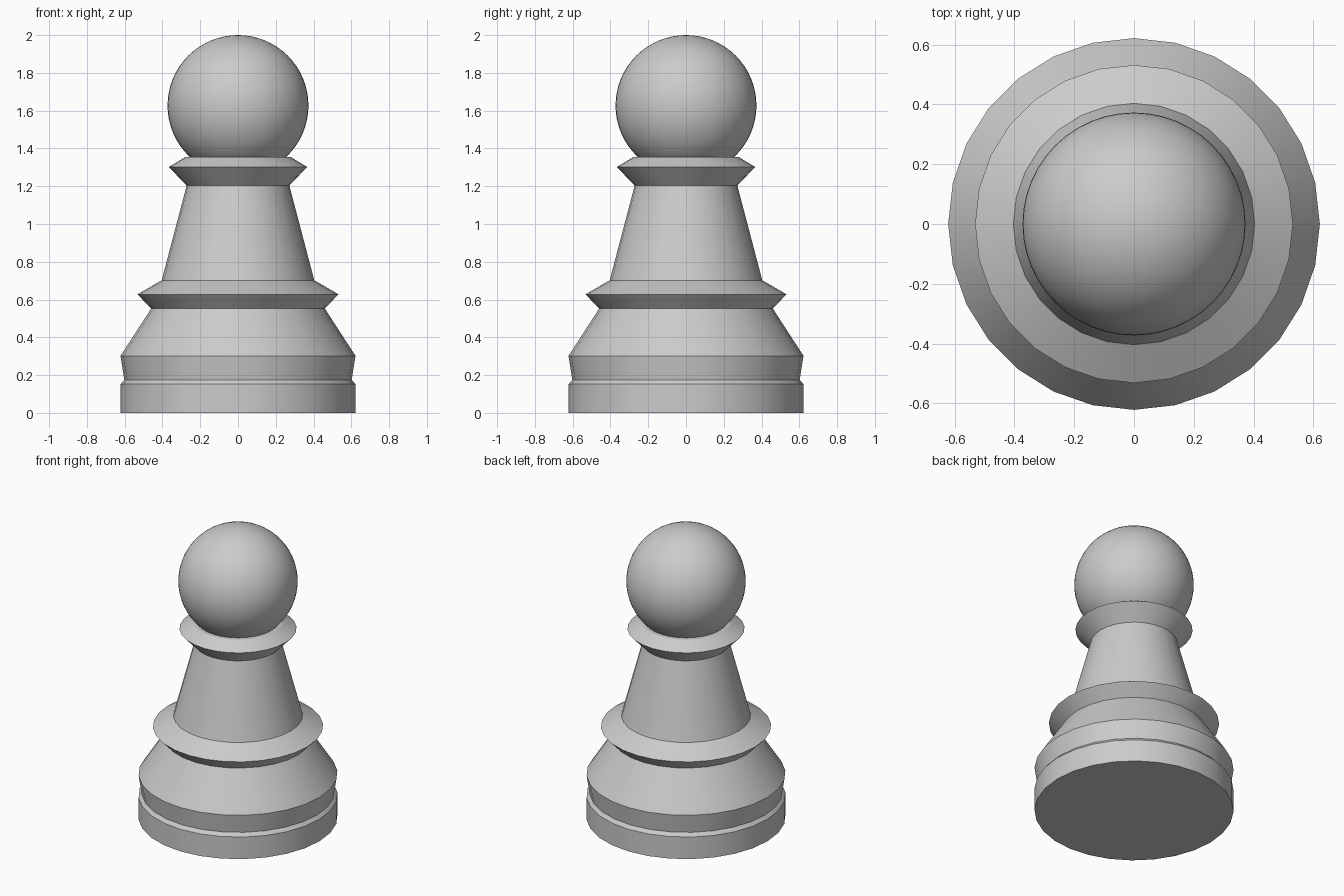
import bpy, bmesh, math
from mathutils import Matrix

cube = bpy.data.objects.get("Cube")
if cube:
    bpy.data.objects.remove(cube, do_unlink=True)

SIDES = 28

grey = bpy.data.materials.new("plain_grey")
grey.use_nodes = True
colour = (0.6, 0.6, 0.6, 1)
grey.diffuse_color = colour
grey.node_tree.nodes["Principled BSDF"].inputs["Base Color"].default_value = colour


def finish(bm, name, angle):
    bmesh.ops.recalc_face_normals(bm, faces=bm.faces)
    mesh = bpy.data.meshes.new(name)
    bm.to_mesh(mesh)
    bm.free()
    mesh.materials.append(grey)
    obj = bpy.data.objects.new(name, mesh)
    bpy.context.collection.objects.link(obj)
    bpy.ops.object.select_all(action="DESELECT")
    obj.select_set(True)
    bpy.context.view_layer.objects.active = obj
    bpy.ops.object.shade_smooth_by_angle(angle=math.radians(angle))
    return obj


def lathe(name, profile):
    """Turn (radius, height) points about z and cap both ends."""
    bm = bmesh.new()
    rings = []
    for r, z in profile:
        ring = bmesh.ops.create_circle(bm, segments=SIDES, radius=r,
                                       matrix=Matrix.Translation((0, 0, z)))
        rings.append(ring["verts"])
    for low, high in zip(rings, rings[1:]):
        for i in range(SIDES):
            j = (i + 1) % SIDES
            bm.faces.new((low[i], low[j], high[j], high[i]))
    bm.faces.new(rings[0])
    bm.faces.new(rings[-1])
    return finish(bm, name, 20)


# Turned foot, waist rings, tapered stem and neck collar
lathe("turned_body", [
    (0.622, 0), (0.622, 0.152), (0.602, 0.175), (0.622, 0.302),
    (0.46, 0.552), (0.532, 0.628), (0.404, 0.702), (0.272, 1.203),
    (0.366, 1.302), (0.28, 1.354),
])

# Ball head
bm = bmesh.new()
bmesh.ops.create_uvsphere(bm, u_segments=48, v_segments=32, radius=0.373,
                          matrix=Matrix.Translation((0, 0, 1.627)))
finish(bm, "ball_head", 30)
